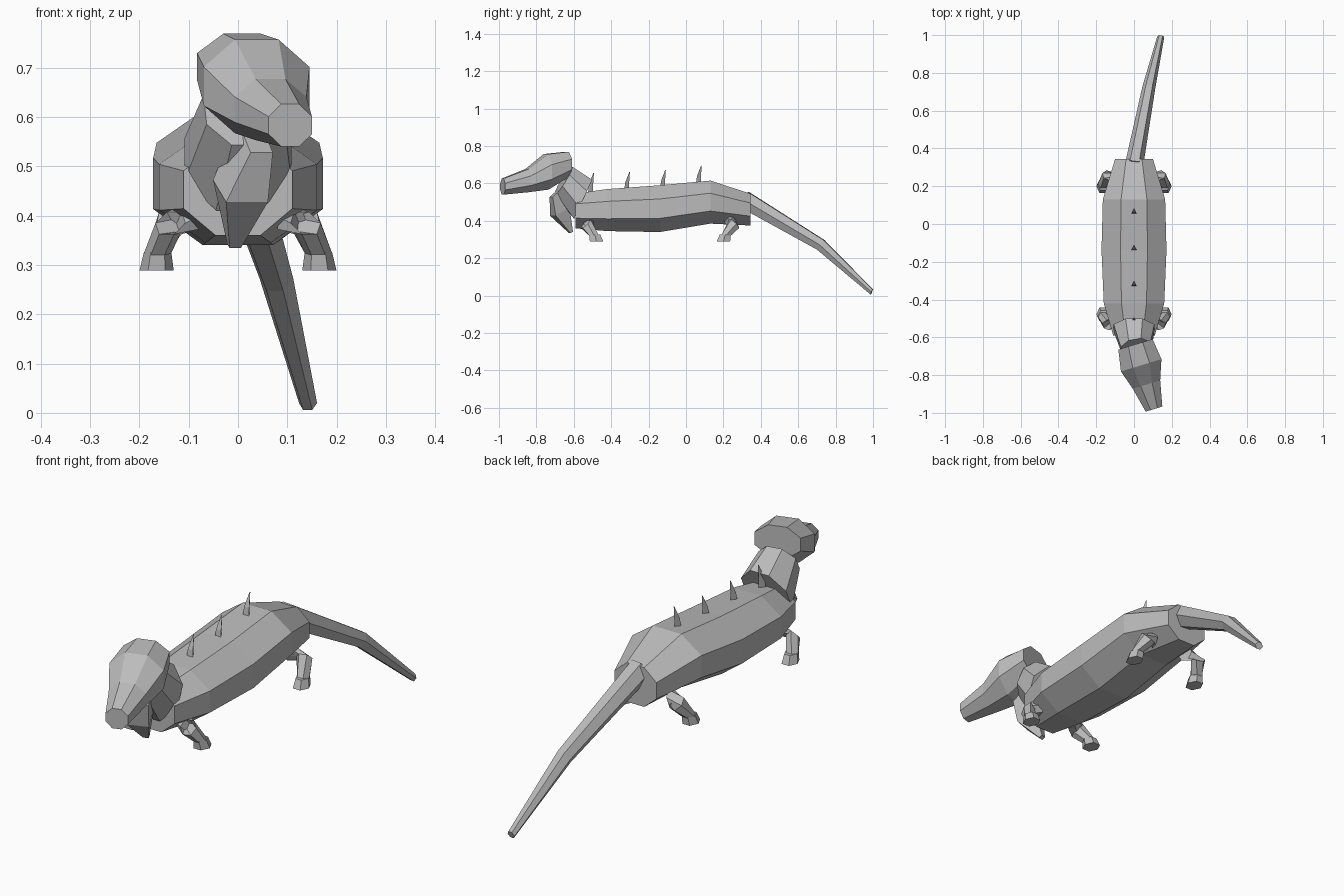
import bpy, bmesh, math
from mathutils import Vector, Euler

cube = bpy.data.objects.get("Cube")
if cube:
    bpy.data.objects.remove(cube, do_unlink=True)

grey = bpy.data.materials.new("scale_grey")
grey.use_nodes = True
COLOUR = (0.5, 0.5, 0.5, 1)
grey.diffuse_color = COLOUR
grey.node_tree.nodes["Principled BSDF"].inputs["Base Color"].default_value = COLOUR


def loft(name, rings, sides=8):
    """Skin rings of (centre, half width, half height, pitch, yaw); rings face -y."""
    bm = bmesh.new()
    loops = []
    r = 1 / math.cos(math.pi / sides)
    for centre, hw, hh, pitch, yaw in rings:
        turn = Euler((math.radians(pitch), 0, math.radians(yaw))).to_matrix()
        loop = []
        for i in range(sides):
            a = (i + 0.5) * math.tau / sides
            p = Vector((math.sin(a) * hw * r, 0, math.cos(a) * hh * r))
            loop.append(bm.verts.new(Vector(centre) + turn @ p))
        loops.append(loop)
    for a, b in zip(loops, loops[1:]):
        for i in range(sides):
            j = (i + 1) % sides
            bm.faces.new((a[i], a[j], b[j], b[i]))
    bm.faces.new(loops[0])
    bm.faces.new(loops[-1])
    bmesh.ops.recalc_face_normals(bm, faces=bm.faces)
    mesh = bpy.data.meshes.new(name)
    bm.to_mesh(mesh)
    bm.free()
    mesh.materials.append(grey)
    obj = bpy.data.objects.new(name, mesh)
    bpy.context.collection.objects.link(obj)
    return obj


# Torso: y, half width, bottom, top
torso = [(-0.59, 0.11, 0.36, 0.545), (-0.42, 0.16, 0.345, 0.57),
         (-0.14, 0.172, 0.34, 0.59), (0.13, 0.165, 0.385, 0.615),
         (0.345, 0.10, 0.375, 0.545)]
loft("body", [((0, y, (b + t) / 2), w, (t - b) / 2, 0, 0) for y, w, b, t in torso])

# Neck rises forward and turns toward the left
loft("neck", [((0, -0.55, 0.515), 0.108, 0.115, -25, 0),
              ((0.012, -0.655, 0.615), 0.08, 0.085, -32, 10)])

# Head and snout, turned to the left
loft("head", [((0.008, -0.637, 0.702), 0.095, 0.067, 0, 17),
              ((0.038, -0.748, 0.662), 0.112, 0.095, 0, 17),
              ((0.066, -0.85, 0.615), 0.076, 0.062, 0, 17),
              ((0.106, -0.98, 0.583), 0.046, 0.043, 0, 17)])

# Throat flap hanging below the jaw
loft("throat_flap", [((0.035, -0.685, 0.56), 0.024, 0.05, -50, 20),
                     ((0.005, -0.675, 0.45), 0.045, 0.045, -60, 20),
                     ((-0.008, -0.615, 0.338), 0.012, 0.008, -60, 20)], 4)

# Tail curves down and to the left
loft("tail", [((0.0, 0.31, 0.515), 0.042, 0.046, -30, -8),
              ((0.078, 0.72, 0.272), 0.03, 0.031, -36, -10),
              ((0.142, 0.993, 0.02), 0.016, 0.015, -20, -8)], 6)

# Legs: s mirrors left and right, d mirrors the bend front to back
for s, side in ((1, "left"), (-1, "right")):
    for d, foot_y, pos in ((-1, -0.478, "front"), (1, 0.2, "rear")):
        def at(x, dy, z):
            return (s * x, foot_y + d * dy, z)
        loft(f"{pos}_{side}_leg", [
            (at(0.085, 0.035, 0.40), 0.03, 0.028, 0, s * 75),
            (at(0.137, 0.058, 0.385), 0.028, 0.032, d * 45, s * 20),
            (at(0.163, 0.015, 0.324), 0.024, 0.024, d * 80, 0)], 6)
        loft(f"{pos}_{side}_foot", [
            (at(0.163, 0.01, 0.326), 0.024, 0.03, 90, 0),
            (at(0.165, 0.0, 0.289), 0.03, 0.036, 90, 0)], 6)

# Back spikes, leaning backward
for i in range(4):
    y = -0.515 + i * 0.192
    z = (0.57, 0.575, 0.585, 0.61)[i]
    loft(f"back_spike_{i + 1}", [((0, y, z - 0.02), 0.009, 0.009, 90, 0),
                                 ((0, y + 0.005, z + 0.03), 0.007, 0.007, 90, 0),
                                 ((0, y + 0.021, z + 0.087), 0.001, 0.001, 90, 0)], 3)
